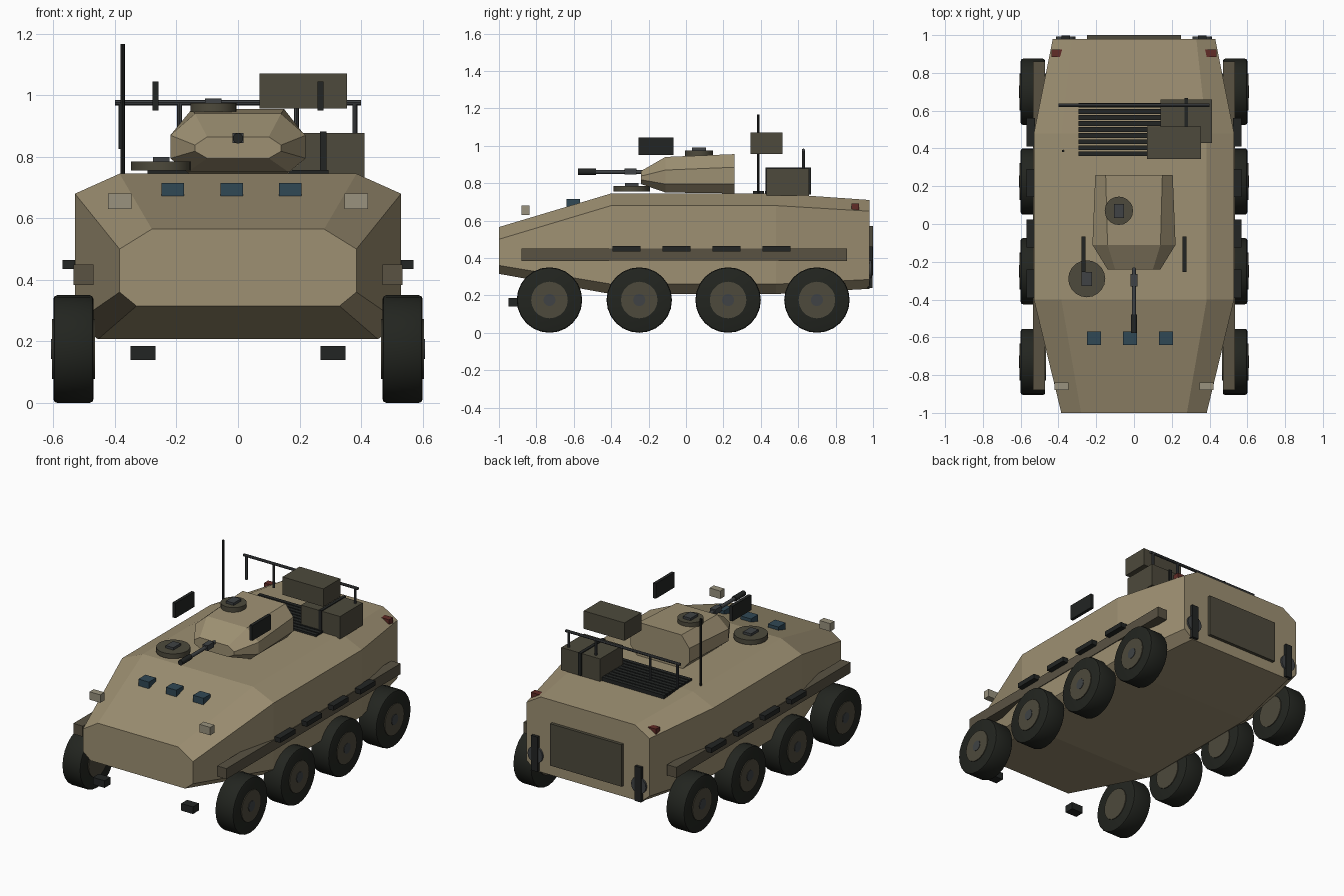
import bpy, bmesh, math
from mathutils import Matrix, Vector

if "Cube" in bpy.data.objects:
    bpy.data.objects.remove(bpy.data.objects["Cube"])


def mat(name, r, g, b):
    m = bpy.data.materials.new(name)
    m.diffuse_color = (r, g, b, 1)
    m.use_nodes = True
    m.node_tree.nodes["Principled BSDF"].inputs["Base Color"].default_value = m.diffuse_color
    return m


TAN = mat("tan_paint", 0.34, 0.28, 0.17)
SPONSON = mat("dark_tan", 0.10, 0.085, 0.055)
OLIVE = mat("olive_drab", 0.075, 0.068, 0.045)
DARK = mat("dark_metal", 0.016, 0.018, 0.017)
TYRE = mat("rubber", 0.016, 0.018, 0.014)
STEEL = mat("steel", 0.05, 0.055, 0.058)
GLASS = mat("glass", 0.03, 0.065, 0.09)
LAMP = mat("lamp", 0.32, 0.29, 0.21)
RED = mat("tail_red", 0.12, 0.025, 0.02)


def finish(name, bm, material):
    bmesh.ops.recalc_face_normals(bm, faces=bm.faces)
    me = bpy.data.meshes.new(name)
    bm.to_mesh(me)
    bm.free()
    me.materials.append(material)
    ob = bpy.data.objects.new(name, me)
    bpy.context.collection.objects.link(ob)
    return ob


def box(name, x, y, z, material):
    """Box from (min, max) pairs."""
    bm = bmesh.new()
    bmesh.ops.create_cube(bm, size=1)
    for v in bm.verts:
        v.co = Vector([(a + b) / 2 + c * (b - a) for c, (a, b) in zip(v.co, (x, y, z))])
    return finish(name, bm, material)


def rod(name, p, q, r, material, sides=16, smooth=True, bevel=0):
    """Cylinder from point p to point q."""
    p, q = Vector(p), Vector(q)
    bm = bmesh.new()
    rot = (q - p).to_track_quat('Z', 'Y').to_matrix().to_4x4()
    bmesh.ops.create_cone(bm, cap_ends=True, segments=sides, radius1=r, radius2=r,
                          depth=(q - p).length,
                          matrix=Matrix.Translation((p + q) / 2) @ rot)
    if bevel:
        rims = [e for e in bm.edges if any(len(f.verts) > 4 for f in e.link_faces)]
        bmesh.ops.bevel(bm, geom=rims, offset=bevel, segments=2, profile=0.5, affect='EDGES')
    ob = finish(name, bm, material)
    if smooth:
        bpy.ops.object.select_all(action='DESELECT')
        ob.select_set(True)
        bpy.context.view_layer.objects.active = ob
        bpy.ops.object.shade_smooth_by_angle(angle=math.radians(30))
    return ob


def loft(name, sections, material):
    """Skin of mirrored half sections: (y, [(x, z), ...]) from top to bottom."""
    bm = bmesh.new()
    rings = []
    for y, half in sections:
        pts = half + [(-x, z) for x, z in reversed(half)]
        rings.append([bm.verts.new((x, y, z)) for x, z in pts])
    n = len(rings[0])
    for a, b in zip(rings, rings[1:]):
        for i in range(n):
            j = (i + 1) % n
            bm.faces.new((a[i], a[j], b[j], b[i]))
    bm.faces.new(rings[0])
    bm.faces.new(rings[-1])
    return finish(name, bm, material)


# Hull and turret
loft("hull", [
    (-1.0, [(0.28, 0.565), (0.385, 0.50), (0.385, 0.36), (0.33, 0.315)]),
    (-0.4, [(0.385, 0.745), (0.53, 0.68), (0.53, 0.26), (0.455, 0.207)]),
    (0.48, [(0.385, 0.745), (0.53, 0.68), (0.53, 0.26), (0.455, 0.207)]),
    (0.98, [(0.33, 0.71), (0.43, 0.65), (0.43, 0.285), (0.37, 0.235)]),
], TAN)
loft("turret", [
    (-0.24, [(0.10, 0.865), (0.14, 0.838), (0.14, 0.818), (0.10, 0.795)]),
    (-0.11, [(0.14, 0.94), (0.22, 0.87), (0.22, 0.795), (0.165, 0.75)]),
    (0.26, [(0.15, 0.955), (0.205, 0.885), (0.205, 0.795), (0.16, 0.745)]),
], TAN)

# Gun
rod("gun_barrel", (0, -0.57, 0.86), (0, -0.2, 0.86), 0.011, STEEL)
rod("gun_muzzle", (0, -0.577, 0.86), (0, -0.48, 0.86), 0.017, DARK)
box("gun_collar", (-0.018, 0.018), (-0.33, -0.265), (0.845, 0.878), STEEL)

# Hatches with periscope blocks
for name, x, y, z, r in (("turret_hatch", -0.08, 0.07, 0.945, 0.075),
                         ("driver_hatch", -0.25, -0.29, 0.755, 0.098)):
    rod(name, (x, y, z), (x, y, z + 0.03), r, OLIVE, 20)
    box(name + "_block", (x - 0.027, x + 0.027), (y - 0.037, y + 0.037),
        (z + 0.028, z + 0.045), STEEL)

# Vision blocks on the glacis
for x in (-0.212, -0.02, 0.17):
    box("vision_block", (x - 0.037, x + 0.037), (-0.64, -0.568), (0.673, 0.715), GLASS)

for s in (-1, 1):
    def sx(a, b):
        return tuple(sorted((s * a, s * b)))

    # Wheels
    for y in (-0.73, -0.25, 0.225, 0.70):
        rod("tyre", (s * 0.47, y, 0.175), (s * 0.60, y, 0.175), 0.175, TYRE, 24, bevel=0.012)
        rod("hub", (s * 0.465, y, 0.175), (s * 0.605, y, 0.175), 0.098, OLIVE, 20)
        rod("hub_cap", (s * 0.59, y, 0.175), (s * 0.608, y, 0.175), 0.033, STEEL, 12)
    # Side sponson and steps
    box("sponson", sx(0.47, 0.535), (-0.88, 0.86), (0.383, 0.45), SPONSON)
    for y in (-0.317, -0.05, 0.217, 0.485):
        box("side_step", sx(0.525, 0.57), (y - 0.075, y + 0.075), (0.435, 0.465), DARK)
    # Lights and tow points
    box("headlight", sx(0.347, 0.422), (-0.88, -0.838), (0.63, 0.68), LAMP)
    box("tail_light", sx(0.37, 0.437), (0.885, 0.925), (0.65, 0.69), RED)
    box("front_tow_block", sx(0.268, 0.35), (-0.95, -0.89), (0.14, 0.185), DARK)
    box("rear_tow_bracket", sx(0.34, 0.385), (0.97, 0.998), (0.24, 0.46), DARK)
    rod("rear_tow_eye", (s * 0.362, 0.97, 0.34), (s * 0.362, 0.992, 0.34), 0.052, STEEL, 16)
    # Turret side panels
    box("side_panel", sx(0.258, 0.278), (-0.255, -0.067), (0.95, 1.045), DARK)

# Rear door
box("rear_door", (-0.25, 0.25), (0.97, 1.0), (0.305, 0.57), OLIVE)

# Engine grille
for i in range(9):
    y = 0.372 + i * 0.032
    box("grille_slat", (-0.295, 0.295), (y - 0.0125, y + 0.0125), (0.72, 0.757), DARK)

# Stowage
box("stowage_box", (0.14, 0.412), (0.43, 0.658), (0.735, 0.878), OLIVE)
box("stowage_strap", (0.267, 0.287), (0.425, 0.668), (0.74, 0.883), DARK)
box("upper_box", (0.07, 0.355), (0.345, 0.515), (0.957, 1.07), OLIVE)

# Rear rail and antenna
rod("rail", (-0.4, 0.628, 0.976), (0.4, 0.628, 0.976), 0.009, STEEL, 8)
for x in (-0.38, -0.19, 0.19, 0.38):
    rod("rail_post", (x, 0.628, 0.825), (x, 0.628, 0.976), 0.008, STEEL, 8)
rod("antenna", (-0.375, 0.387, 0.74), (-0.375, 0.387, 1.167), 0.007, DARK, 8)
